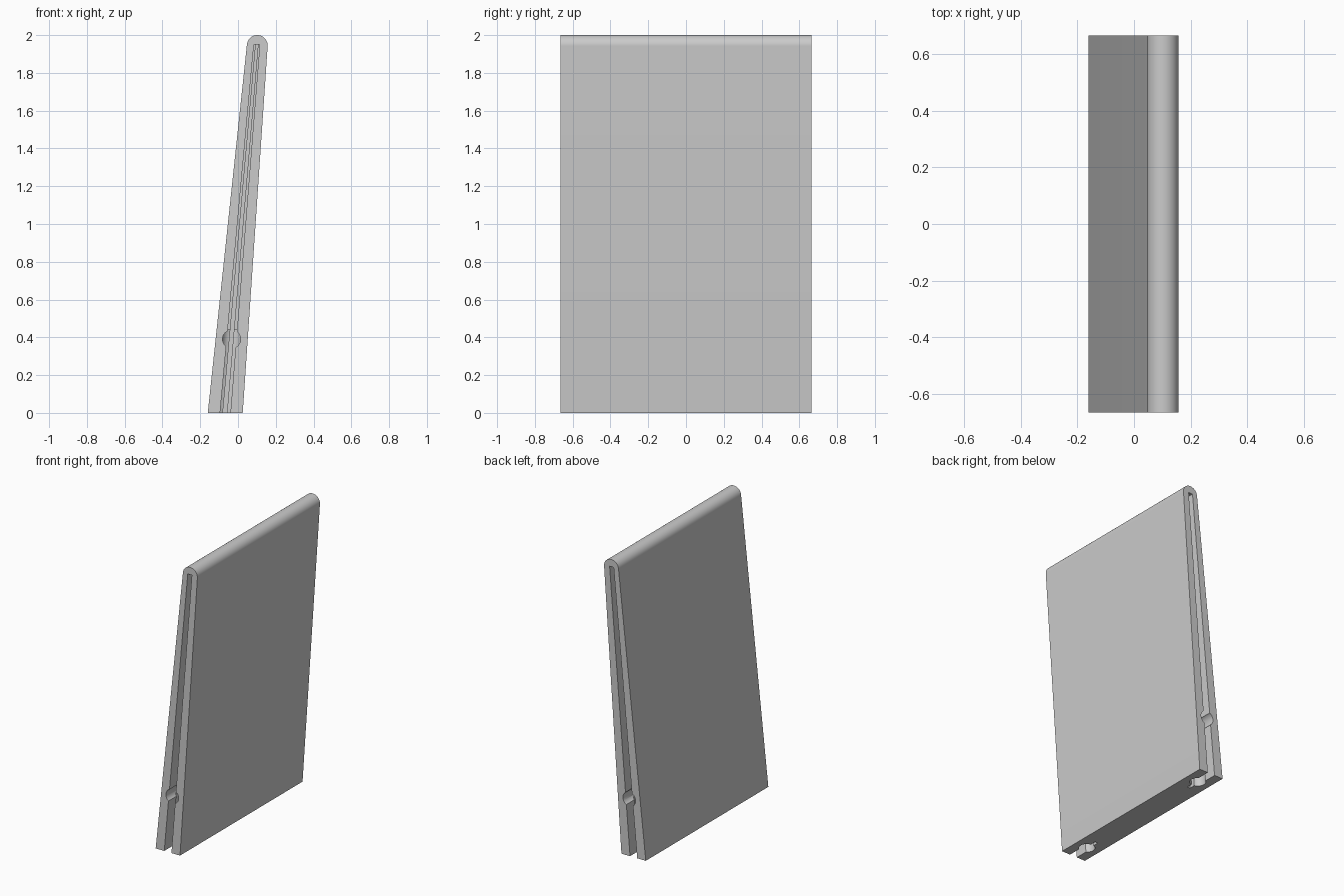
import bpy, math
from mathutils import Vector

cube = bpy.data.objects.get("Cube")
if cube:
    bpy.data.objects.remove(cube, do_unlink=True)

grey = bpy.data.materials.new("plain_grey")
grey.use_nodes = True
colour = (0.6, 0.6, 0.6, 1)
grey.diffuse_color = colour
grey.node_tree.nodes["Principled BSDF"].inputs["Base Color"].default_value = colour

HALF = 0.665   # half the panel length along y


def prism(name, profile, y0, y1):
    """Extrude an xz outline from y0 to y1."""
    n = len(profile)
    verts = [(x, y, z) for y in (y0, y1) for x, z in profile]
    faces = [tuple(range(n)), tuple(range(2 * n - 1, n - 1, -1))]
    faces += [(i, i + n, (i + 1) % n + n, (i + 1) % n) for i in range(n)]
    mesh = bpy.data.meshes.new(name)
    mesh.from_pydata(verts, [], faces)
    mesh.materials.append(grey)
    obj = bpy.data.objects.new(name, mesh)
    bpy.context.collection.objects.link(obj)
    return obj


def rod(name, a, b, radius):
    """Round cutter from point a to point b."""
    a, b = Vector(a), Vector(b)
    bpy.ops.mesh.primitive_cylinder_add(vertices=40, radius=radius,
                                        depth=(b - a).length, location=(a + b) / 2)
    obj = bpy.context.object
    obj.name = name
    obj.rotation_euler = (b - a).to_track_quat('Z', 'Y').to_euler()
    obj.data.materials.append(grey)
    return obj


# Leaning tapered panel with a rounded top edge
outline = [(-0.16, 0), (0.025, 0)]
for i in range(25):
    t = math.radians(-3.8 + 177.8 * i / 24)
    outline.append((0.102 + 0.055 * math.cos(t), 1.945 + 0.055 * math.sin(t)))
panel = prism("folded_panel", outline, -HALF, HALF)

# Slots and channels cut into both ends
slot = [(-0.104, -0.1), (-0.048, -0.1), (0.115, 1.95), (0.084, 1.95)]
slit = [(-0.089, -0.1), (-0.067, -0.1), (0.106, 1.95), (0.094, 1.95)]
cutters = []
for s in (-1, 1):
    def span(depth):
        return sorted((s * (HALF + 0.1), s * (HALF - depth)))
    inner = s * (HALF - 0.13)
    cutters += [
        prism("end_slot_cutter", slot, *span(0.1)),
        prism("inner_slit_cutter", slit, *span(0.22)),
        rod("channel_cutter", (-0.076, inner, -0.1), (-0.031, inner, 0.44), 0.05),
        rod("side_hole_cutter", (-0.034, s * (HALF + 0.1), 0.39),
            (-0.034, inner, 0.39), 0.048),
    ]

bpy.context.view_layer.update()
bpy.ops.object.select_all(action='DESELECT')
panel.select_set(True)
bpy.context.view_layer.objects.active = panel
for cutter in cutters:
    cutter.hide_render = True
    mod = panel.modifiers.new("cut", 'BOOLEAN')
    mod.operation = 'DIFFERENCE'
    mod.solver = 'EXACT'
    mod.object = cutter
    bpy.ops.object.modifier_apply(modifier=mod.name)
for cutter in cutters:
    bpy.data.objects.remove(cutter, do_unlink=True)

bpy.ops.object.shade_smooth_by_angle(angle=math.radians(30))
